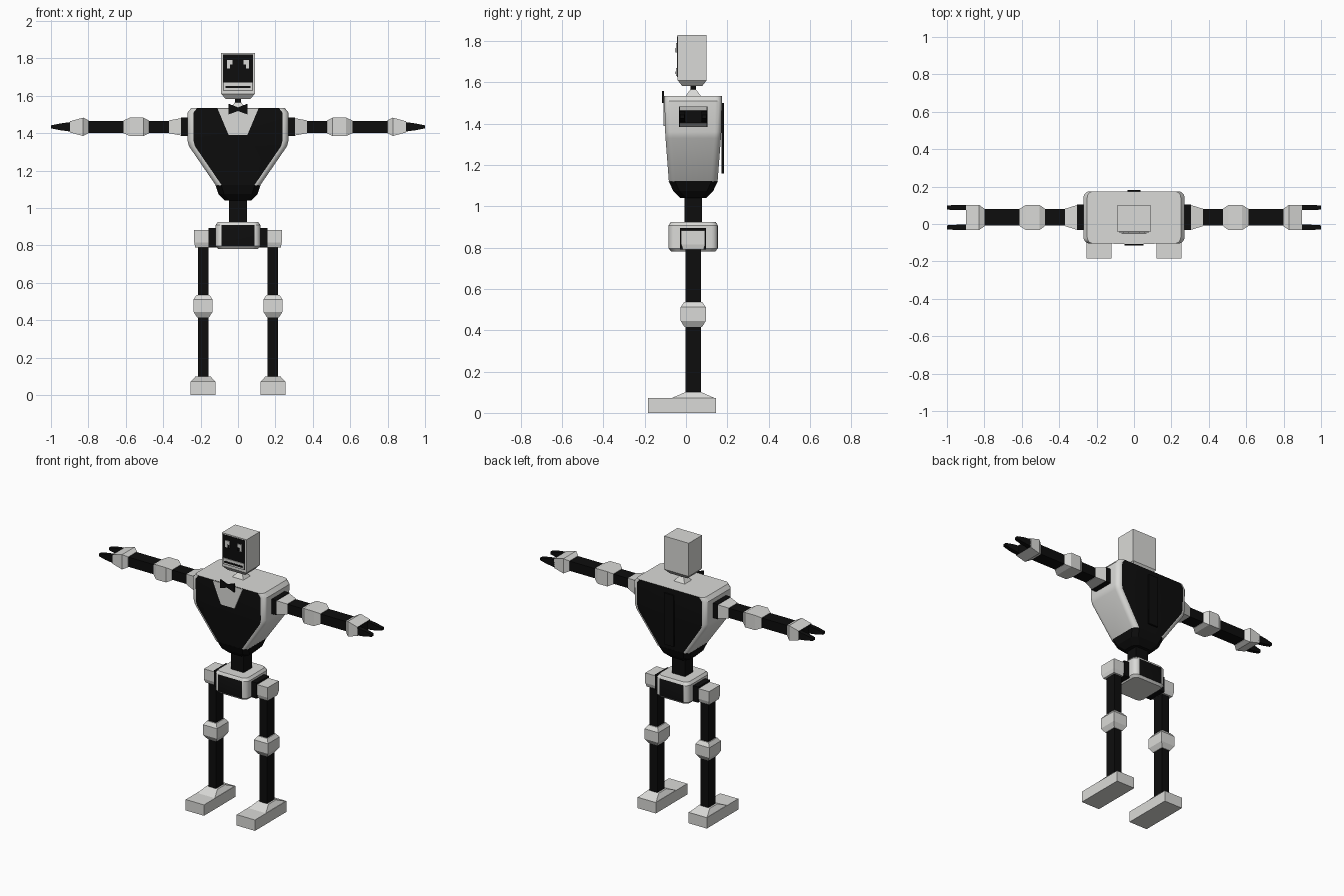
import bpy, bmesh, math

if "Cube" in bpy.data.objects:
    bpy.data.objects.remove(bpy.data.objects["Cube"])


def material(name, rgb):
    m = bpy.data.materials.new(name)
    m.use_nodes = True
    m.diffuse_color = (*rgb, 1)
    bsdf = next(n for n in m.node_tree.nodes if n.type == 'BSDF_PRINCIPLED')
    bsdf.inputs["Base Color"].default_value = (*rgb, 1)
    return m


LIGHT = material("light grey", (0.7, 0.7, 0.68))
BLACK = material("black", (0.004, 0.004, 0.004))
MID = 0.035  # depth of the body's centre plane


def outline(hu, hv, r, segs):
    """Rectangle with rounded (segs > 1), chamfered (1) or square (0) corners."""
    pts = []
    for i, (su, sv) in enumerate(((1, 1), (-1, 1), (-1, -1), (1, -1))):
        if segs == 0:
            pts.append((su * hu, sv * hv))
            continue
        for k in range(segs + 1):
            a = math.pi / 2 * (i + k / segs)
            pts.append((su * (hu - r) + r * math.cos(a), sv * (hv - r) + r * math.sin(a)))
    return pts


def finish(bm, name, mats, rule=None, smooth=False):
    bmesh.ops.recalc_face_normals(bm, faces=bm.faces)
    bm.normal_update()
    if rule:
        for f in bm.faces:
            f.material_index = int(rule(f))
    me = bpy.data.meshes.new(name)
    bm.to_mesh(me)
    bm.free()
    for m in mats:
        me.materials.append(m)
    ob = bpy.data.objects.new(name, me)
    bpy.context.collection.objects.link(ob)
    if smooth:
        bpy.ops.object.select_all(action='DESELECT')
        ob.select_set(True)
        bpy.context.view_layer.objects.active = ob
        bpy.ops.object.shade_smooth_by_angle(angle=math.radians(35))
    return ob


def loft(name, rings, mats, axis='z', centre=(0, MID), r=0, segs=0, rule=None, smooth=False):
    """Skin rectangles (position, half width, half depth) stacked along an axis."""
    bm = bmesh.new()
    loops = []
    for pos, hu, hv in rings:
        loop = []
        for u, v in outline(hu, hv, r, segs):
            u, v = u + centre[0], v + centre[1]
            loop.append(bm.verts.new((u, v, pos) if axis == 'z' else (pos, u, v)))
        loops.append(loop)
    n = len(loops[0])
    for a, b in zip(loops, loops[1:]):
        for i in range(n):
            j = (i + 1) % n
            bm.faces.new((a[i], a[j], b[j], b[i]))
    bm.faces.new(loops[0])
    bm.faces.new(loops[-1])
    return finish(bm, name, mats, rule, smooth)


def plate(name, pts, y, mat, thick=0.006):
    """Thin plate facing the front, its back at depth y."""
    bm = bmesh.new()
    face = bm.faces.new([bm.verts.new((x, y, z)) for x, z in pts])
    moved = bmesh.ops.extrude_face_region(bm, geom=[face])["geom"]
    for v in moved:
        if isinstance(v, bmesh.types.BMVert):
            v.co.y -= thick
    return finish(bm, name, [mat])


def rect(x0, x1, z0, z1):
    return [(x0, z0), (x1, z0), (x1, z1), (x0, z1)]


def front_or_back(f):
    return abs(f.normal.y) > 0.97 and f.calc_area() > 0.004


# Torso with black front and back panels
loft("torso", [(1.12, .118, .118), (1.33, .262, .134), (1.36, .27, .136),
               (1.51, .27, .139), (1.535, .25, .139)],
     [LIGHT, BLACK], r=.032, segs=5, smooth=True,
     rule=lambda f: abs(f.normal.y) > 0.96 and len(f.verts) == 4
     and abs(f.calc_center_median().x) < 0.01)
loft("torso_base", [(1.04, .072, .062), (1.075, .105, .097), (1.122, .12, .119)],
     [BLACK], r=.03, segs=1)
loft("back_strip", [(1.16, .035, .006), (1.5, .035, .006)], [BLACK], centre=(0, .177))

# Shirt front and bow tie
plate("shirt_front", [(-.11, 1.533), (-.05, 1.39), (.05, 1.39), (.11, 1.533)], -.1, LIGHT, .008)
plate("bow_tie", [(-.052, 1.5), (0, 1.518), (.052, 1.5), (.052, 1.558), (0, 1.538), (-.052, 1.558)],
      -.107, BLACK, .009)

# Spine and pelvis
loft("spine", [(.92, .047, .042), (1.045, .047, .042)], [BLACK])
loft("pelvis", [(.782, .108, .108), (.797, .12, .119), (.908, .12, .119), (.925, .108, .108)],
     [LIGHT, BLACK], r=.032, segs=4, smooth=True, rule=front_or_back)

# Neck and head
loft("neck_collar", [(1.533, .042, .038), (1.568, .014, .012)], [LIGHT])
loft("neck_rod", [(1.56, .016, .014), (1.59, .016, .014)], [BLACK])
loft("head", [(1.582, .065, .048), (1.61, .09, .07), (1.83, .09, .07)], [LIGHT], centre=(0, .03))
plate("face_panel", rect(-.081, .081, 1.627, 1.822), -.04, BLACK, .003)
plate("mouth", rect(-.077, .077, 1.631, 1.67), -.042, LIGHT)
plate("mouth_slot", rect(-.066, .066, 1.641, 1.653), -.047, BLACK, .003)

for side, s in (("left", 1), ("right", -1)):
    # Eye with a pupil in its lower inner corner
    plate(side + "_eye", rect(s * .03, s * .06, 1.745, 1.79), -.042, LIGHT)
    plate(side + "_pupil", rect(s * .03, s * .043, 1.745, 1.766), -.047, BLACK, .003)

    # Arm, stacked outward from the shoulder
    def arm(part, rings, mats, dy=0, rule=None):
        loft(side + "_" + part, [(s * x, hy, hz) for x, hy, hz in rings], mats, 'x',
             (MID + dy, 1.434), rule=rule)

    arm("shoulder", [(.26, .068, .049), (.305, .068, .049)], [BLACK])
    arm("shoulder_cup", [(.305, .066, .046), (.37, .046, .034)], [LIGHT])
    arm("arm", [(.36, .044, .032), (.81, .044, .032)], [BLACK])
    arm("elbow", [(.476, .046, .034), (.505, .067, .049), (.578, .067, .049), (.612, .046, .034)], [LIGHT])
    arm("hand", [(.798, .046, .034), (.828, .067, .049), (.898, .067, .03)], [LIGHT, BLACK],
        rule=lambda f: f.normal.x * s > 0.95)
    for finger, dy in (("front", -.053), ("back", .053)):
        arm(finger + "_finger", [(.89, .014, .026), (.95, .014, .018), (1.0, .011, .008)], [BLACK], dy)

    # Leg, stacked downward from the hip
    def leg(part, rings, mat, c=(.187, MID)):
        loft(side + "_" + part, rings, [mat], centre=(s * c[0], c[1]))

    loft(side + "_hip_axle", [(s * .11, .063, .052), (s * .157, .063, .052)], [BLACK], 'x', (MID, .842))
    leg("hip", [(.79, .036, .05), (.815, .041, .058), (.882, .041, .058)], LIGHT, (.193, MID))
    leg("leg", [(.09, .028, .038), (.8, .028, .038)], BLACK)
    leg("knee", [(.415, .032, .042), (.445, .051, .061), (.512, .051, .061), (.536, .034, .044)], LIGHT)
    leg("foot", [(0, .067, .165), (.072, .067, .165)], LIGHT, (.187, -.02))
    leg("ankle", [(.07, .066, .108), (.1, .04, .04)], LIGHT)
